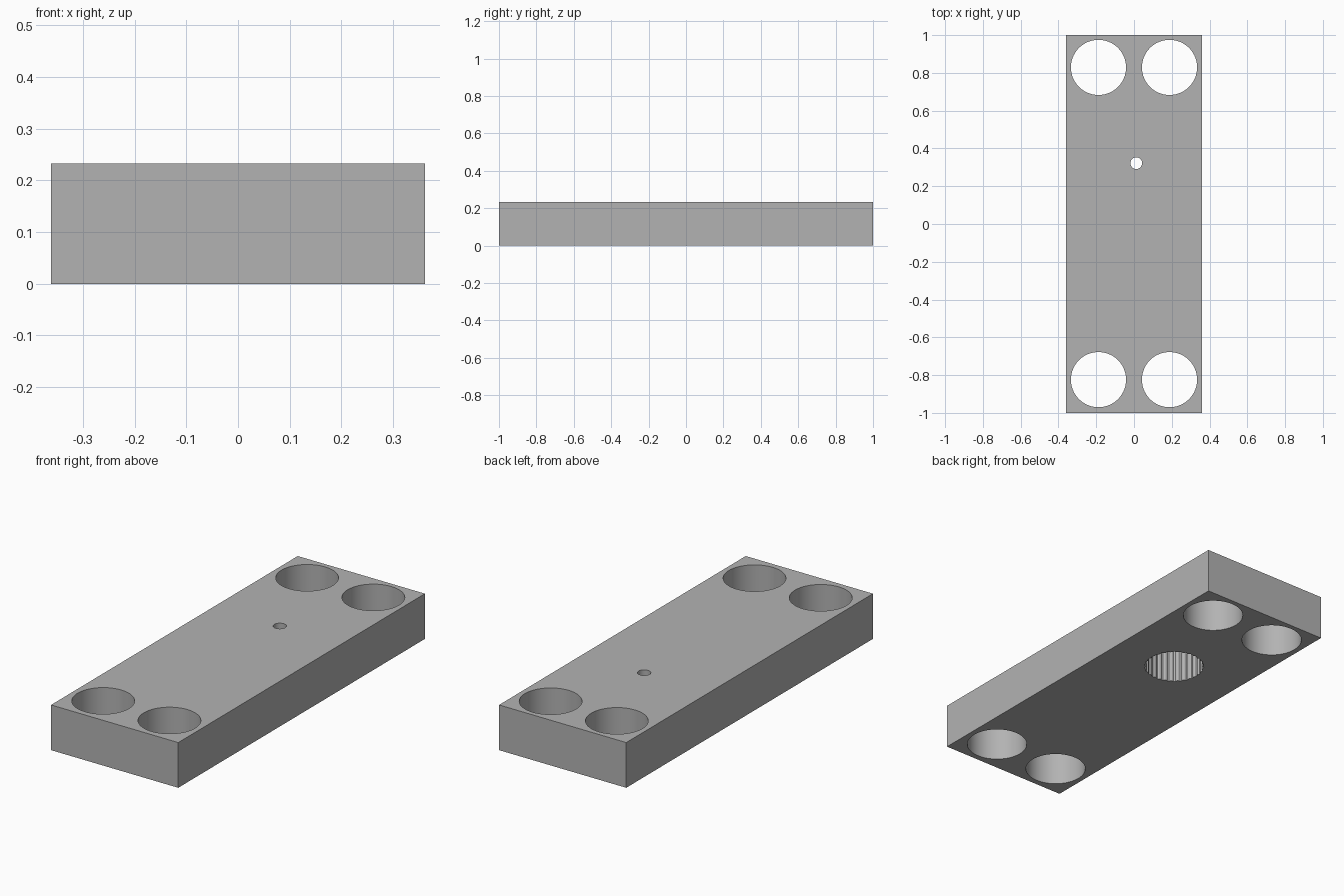
import bpy, bmesh, math

if "Cube" in bpy.data.objects:
    bpy.data.objects.remove(bpy.data.objects["Cube"], do_unlink=True)

WIDTH, LENGTH, HEIGHT = 0.722, 2.0, 0.232
HOLE_R = 0.146
PIN_X, PIN_Y = 0.012, 0.322
POCKET_DEPTH = 0.18

grey = bpy.data.materials.new("plain grey")
grey.use_nodes = True
colour = (0.45, 0.45, 0.45, 1)
grey.diffuse_color = colour
grey.node_tree.nodes["Principled BSDF"].inputs["Base Color"].default_value = colour


def prism(name, outline, z0, z1):
    """Extrude a closed outline between two heights."""
    bm = bmesh.new()
    face = bm.faces.new([bm.verts.new((x, y, z0)) for x, y in outline])
    top = bmesh.ops.extrude_face_region(bm, geom=[face])["geom"]
    bmesh.ops.translate(bm, vec=(0, 0, z1 - z0),
                        verts=[v for v in top if isinstance(v, bmesh.types.BMVert)])
    bmesh.ops.recalc_face_normals(bm, faces=bm.faces)
    mesh = bpy.data.meshes.new(name)
    bm.to_mesh(mesh)
    bm.free()
    mesh.materials.append(grey)
    obj = bpy.data.objects.new(name, mesh)
    bpy.context.collection.objects.link(obj)
    return obj


def ring(cx, cy, radii, count):
    """Points round a centre, cycling through the given radii."""
    return [(cx + radii[i % len(radii)] * math.cos(math.tau * i / count),
             cy + radii[i % len(radii)] * math.sin(math.tau * i / count))
            for i in range(count)]


# Rectangular block
w, l = WIDTH / 2, LENGTH / 2
block = prism("mounting_block", [(-w, -l), (w, -l), (w, l), (-w, l)], 0, HEIGHT)

# Four large through holes at the corners
cutters = [prism("corner_hole_cutter", ring(x, y, [HOLE_R], 96), -0.1, HEIGHT + 0.1)
           for x in (-0.188, 0.188) for y in (-0.824, 0.829)]

# Toothed pocket from below, with a small hole on through the top
teeth = [HOLE_R, HOLE_R, HOLE_R - 0.005, HOLE_R - 0.005]
cutters.append(prism("toothed_pocket_cutter", ring(PIN_X, PIN_Y, teeth, 120),
                     -0.1, POCKET_DEPTH))
cutters.append(prism("screw_hole_cutter", ring(PIN_X, PIN_Y, [0.031], 48),
                     POCKET_DEPTH - 0.05, HEIGHT + 0.1))

# Cut every hole, then discard the cutters
bpy.context.view_layer.objects.active = block
for cutter in cutters:
    cutter.hide_render = True
    mod = block.modifiers.new("cut", "BOOLEAN")
    mod.operation = "DIFFERENCE"
    mod.solver = "EXACT"
    mod.object = cutter
    bpy.ops.object.modifier_apply(modifier=mod.name)
    bpy.data.objects.remove(cutter, do_unlink=True)

# Smooth hole walls with crisp edges
bpy.ops.object.select_all(action="DESELECT")
block.select_set(True)
bpy.ops.object.shade_smooth_by_angle(angle=math.radians(15))
